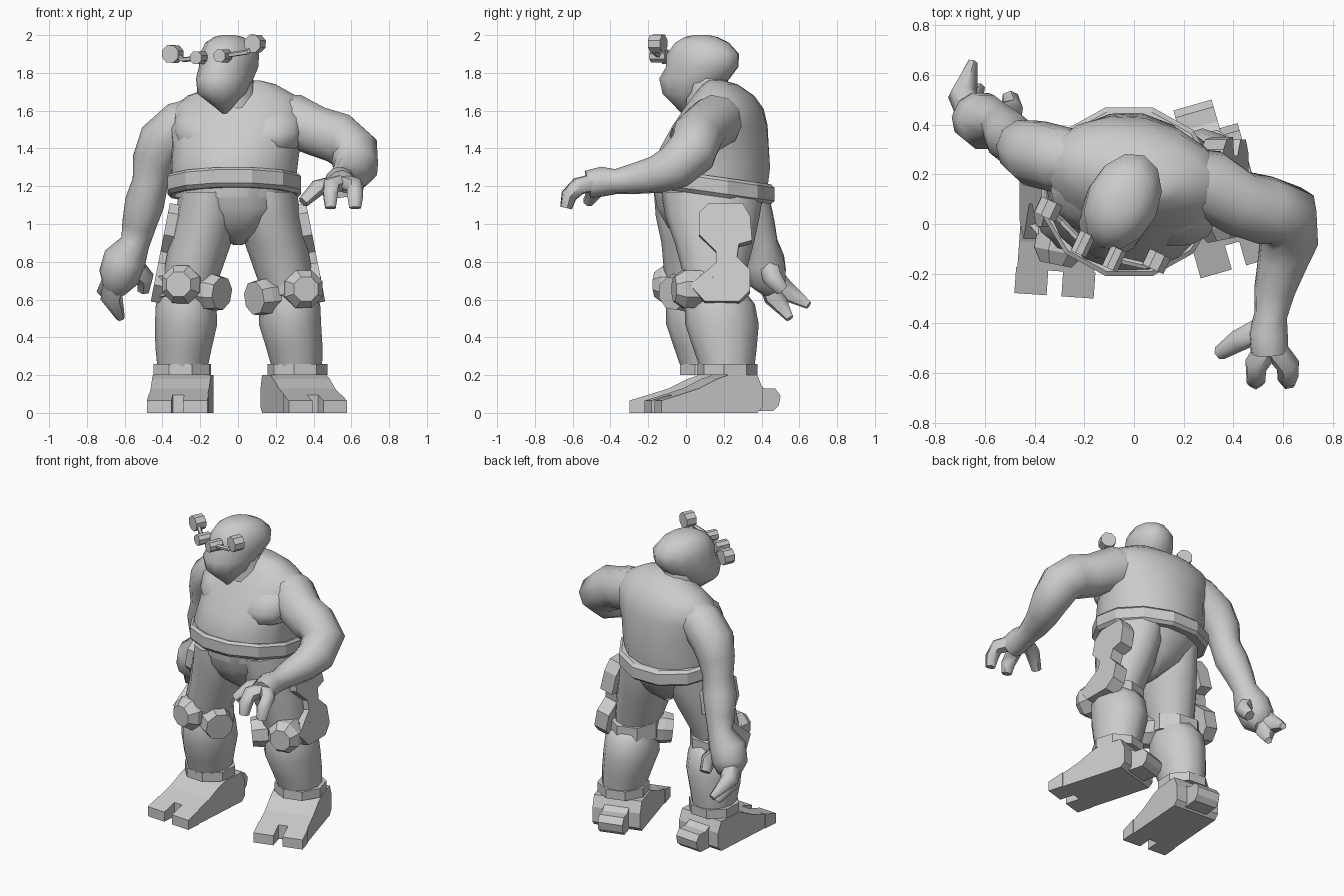
import bpy, bmesh
from math import sin, cos, pi, radians
from mathutils import Vector, Matrix

if "Cube" in bpy.data.objects:
    bpy.data.objects.remove(bpy.data.objects["Cube"])

GREY = (0.6, 0.6, 0.6, 1)
mat = bpy.data.materials.new("plain grey")
mat.use_nodes = True
mat.diffuse_color = GREY
mat.node_tree.nodes["Principled BSDF"].inputs["Base Color"].default_value = GREY


def skin(name, rings, smooth=True):
    """Bridge equal rings of points and cap both ends."""
    bm = bmesh.new()
    loops = [[bm.verts.new(p) for p in ring] for ring in rings]
    n = len(loops[0])
    for low, high in zip(loops, loops[1:]):
        for i in range(n):
            j = (i + 1) % n
            bm.faces.new((low[i], low[j], high[j], high[i]))
    bm.faces.new(loops[0][::-1])
    bm.faces.new(loops[-1])
    bmesh.ops.recalc_face_normals(bm, faces=bm.faces)
    mesh = bpy.data.meshes.new(name)
    bm.to_mesh(mesh)
    bm.free()
    mesh.materials.append(mat)
    for poly in mesh.polygons:
        poly.use_smooth = smooth
    if smooth:
        mesh.set_sharp_from_angle(angle=radians(60))
    obj = bpy.data.objects.new(name, mesh)
    bpy.context.collection.objects.link(obj)
    return obj


def stack(name, stations, sides=14, turn=0, tilt=0, smooth=True, start=0):
    """Level ellipses (x, y, z, half width, half depth), turned about z."""
    rot = Matrix.Rotation(radians(turn), 3, 'Z') @ Matrix.Rotation(radians(tilt), 3, 'X')
    rings = []
    for x, y, z, a, b in stations:
        angles = [2 * pi * i / sides + start for i in range(sides)]
        rings.append([Vector((x, y, z)) + rot @ Vector((a * cos(t), b * sin(t), 0)) for t in angles])
    return skin(name, rings, smooth)


def tube(name, stations, sides=8, smooth=True):
    """Round sections (x, y, z, radius) square to a path."""
    pts = [Vector(s[:3]) for s in stations]
    last = len(pts) - 1
    tangents = [(pts[min(i + 1, last)] - pts[max(i - 1, 0)]).normalized() for i in range(last + 1)]
    u = tangents[0].orthogonal().normalized()
    rings, before = [], tangents[0]
    for p, t, s in zip(pts, tangents, stations):
        u = before.rotation_difference(t) @ u
        v = t.cross(u)
        before = t
        rings.append([p + s[3] * (cos(2 * pi * (i + .5) / sides) * u + sin(2 * pi * (i + .5) / sides) * v)
                      for i in range(sides)])
    return skin(name, rings, smooth)


def disc(name, centre, direction, radius, depth, sides=8, chamfer=1.0):
    """Flat-sided plug with an optionally narrowed front."""
    c, d = Vector(centre), Vector(direction).normalized() * depth / 2
    return tube(name, [(*(c - d), radius), (*(c + d * .3), radius),
                       (*(c + d), radius * chamfer)], sides, False)


def side_prism(name, profile, x0, x1, place):
    """Side profile (y, z) extruded across x."""
    return skin(name, [[place @ Vector((x, y, z)) for y, z in profile] for x in (x0, x1)], False)


# Trunk, twisted slightly toward one side
stack("torso", [(-.02, .13, 1.14, .32, .30), (-.02, .13, 1.3, .34, .32),
                (-.01, .155, 1.42, .345, .285), (0, .18, 1.52, .37, .25),
                (.01, .2, 1.61, .37, .205), (.02, .2, 1.68, .29, .155),
                (.05, .18, 1.74, .15, .09), (.06, .16, 1.76, .06, .04)], 16, turn=-10)
for side, y in ((-1, .06), (1, .01)):
    stack("chest_muscle", [(side * .15, y + .1, 1.36, .12, .1), (side * .15, y + .05, 1.41, .17, .145),
                           (side * .16, y + .04, 1.48, .18, .14), (side * .17, y + .07, 1.56, .17, .12),
                           (side * .17, y + .13, 1.65, .1, .07)], 12, turn=-10)
stack("pelvis", [(-.01, .13, 1.2, .32, .31), (0, .12, 1.08, .29, .28),
                 (0, .12, .98, .18, .22), (0, .12, .89, .025, .1)])
stack("belt", [(-.02, .13, 1.15, .345, .335), (-.02, .13, 1.17, .365, .355),
               (-.02, .13, 1.24, .365, .355), (-.02, .13, 1.255, .35, .335)],
      12, tilt=-8, smooth=False, start=pi / 12)

# Head, looking toward the right
face = Vector((-.42, -.9, 0)).normalized()
stack("neck", [(-.02, .13, 1.58, .15, .14), (-.03, .12, 1.7, .13, .12), (-.04, .1, 1.8, .11, .12)], 10)
stack("head", [(-.07, -.01, 1.585, .012, .012), (-.08, .01, 1.65, .08, .1), (-.085, .02, 1.69, .125, .15),
               (-.07, .045, 1.77, .14, .2), (-.05, .085, 1.83, .145, .205),
               (-.045, .09, 1.9, .145, .205), (-.05, .085, 1.96, .115, .15),
               (-.05, .08, 1.99, .075, .09), (-.05, .08, 2.0, .03, .04)], 12, turn=-25)

# Eyewear: two lenses with arms that end in round pods
for lens, knee, pod in (((-.205, -.08, 1.88), (-.29, .01, 1.87), (-.345, .06, 1.9)),
                        ((-.08, -.14, 1.89), (.05, -.17, 1.91), (.09, -.15, 1.955))):
    disc("eye_lens", lens, face, .036, .09)
    disc("eyewear_pod", pod, face, .05, .07)
    tube("eyewear_arm", [(*lens, .014), (*knee, .014), (*pod, .014)], 5, False)

# Left arm, bent and reaching forward
tube("left_arm", [(.18, .19, 1.57, .12), (.3, .16, 1.545, .145), (.42, .085, 1.49, .135),
                  (.53, .055, 1.455, .14), (.615, .035, 1.385, .135), (.625, -.06, 1.3, .12),
                  (.595, -.16, 1.26, .1), (.565, -.27, 1.24, .083), (.55, -.37, 1.225, .067),
                  (.54, -.44, 1.225, .08), (.545, -.52, 1.21, .075)], 10)
tube("left_thumb", [(.52, -.42, 1.21, .05), (.42, -.47, 1.19, .045), (.345, -.52, 1.115, .03)], 6)
for x in (.49, .62):
    tube("left_finger", [(.55, -.48, 1.22, .05), (x, -.57, 1.2, .048), (x, -.62, 1.15, .043),
                         (x, -.635, 1.085, .032)], 6)

# Right arm, hanging down and back
tube("right_arm", [(-.18, .24, 1.56, .12), (-.3, .26, 1.52, .135), (-.4, .285, 1.43, .135),
                   (-.445, .31, 1.33, .115), (-.465, .32, 1.22, .095), (-.495, .345, 1.11, .105),
                   (-.525, .385, .99, .09), (-.545, .41, .9, .078), (-.6, .41, .81, .115),
                   (-.63, .43, .72, .11), (-.65, .47, .66, .07)], 10)
for tip, middle in (((-.65, .65, .57), (-.69, .52, .65)), ((-.62, .55, .5), (-.67, .47, .61))):
    tube("right_finger", [(-.64, .43, .74, .07), (*middle, .06), (*tip, .022)], 6)
tube("right_thumb", [(-.56, .43, .78, .06), (-.49, .46, .71, .05), (-.5, .51, .65, .035)], 6)

# Legs: side sign, name, fore-aft shift, ankle position, foot turn, knee pad x and z
for s, side, y, ankle_x, turn, pad_x, pad_z in ((1, "left", .1, .315, 16, .345, .655),
                                                (-1, "right", 0, -.295, -4, .3, .68)):
    stack(side + "_thigh", [(s * .155, .1 + y * .4, 1.17, .155, .27), (s * .165, .09 + y * .5, 1.04, .17, .25),
                            (s * .2, .08 + y * .7, .9, .165, .21),
                            (s * .245, .05 + y, .73, .15, .165), (s * .265, .05 + y, .62, .13, .14)], 12)
    stack(side + "_calf", [(s * .265, .06 + y, .66, .13, .14), (s * .275, .08 + y, .575, .16, .185),
                           (s * .275, .09 + y, .47, .165, .195),
                           ((s * .28 + ankle_x) / 2, .105 + y, .35, .15, .17),
                           (ankle_x, .12 + y, .22, .13, .14)], 12)

    # Knee armour
    stack(side + "_knee_band", [(s * .27, .06 + y, .6, .17, .17), (s * .27, .06 + y, .71, .17, .17)],
          8, turn=turn, tilt=-10, smooth=False, start=pi / 8)
    disc(side + "_knee_pad", (s * pad_x, -.09 + y, pad_z), (s * .2, -1, 0), .108, .15, 8, .65)
    disc(side + "_knee_hub", (s * .145, -.03 + y, pad_z - .04), (-s * .8, -.6, -.1), .1, .15, 8, .9)

    # Outer thigh armour plate, flared at both ends and leaning out to the knee
    plate = [(.05, 1.07), (.1, 1.12), (.28, 1.12), (.32, 1.05), (.33, .92), (.26, .9), (.25, .83),
             (.32, .76), (.32, .65), (.26, .59), (.08, .59), (.0, .68), (.14, .8), (.14, .86), (.05, .95)]
    place = (Matrix.Translation((s * .46, y * .8 - .06, .6))
             @ Matrix.Rotation(s * radians(-11), 4, 'Y') @ Matrix.Translation((0, 0, -.6)))
    side_prism(side + "_thigh_plate", plate, -s * .09, 0, place)

    # Ankle cuff and two-toed boot
    stack(side + "_ankle_cuff", [(ankle_x, .12 + y, z, .16, .16) for z in (.2, .26)],
          8, turn=turn, smooth=False, start=pi / 8)
    place = Matrix.Translation((ankle_x, .1 + y, 0)) @ Matrix.Rotation(radians(turn), 4, 'Z')
    side_prism(side + "_boot", [(-.29, 0), (-.29, .095), (-.18, .13), (-.08, .18), (-.02, .2), (.14, .2),
                                (.17, .13), (.17, .03), (.14, 0)], -.155, .155, place)
    for t in (-1, 1):
        side_prism(side + "_toe", [(-.39, 0), (-.39, .065), (-.285, .097), (-.285, 0)],
                   t * .03, t * .16, place)
    side_prism(side + "_heel_spur", [(.13, .01), (.13, .17), (.2, .13), (.26, .13), (.29, .09),
                                     (.28, .04), (.25, .01)], -.08, .08, place)
